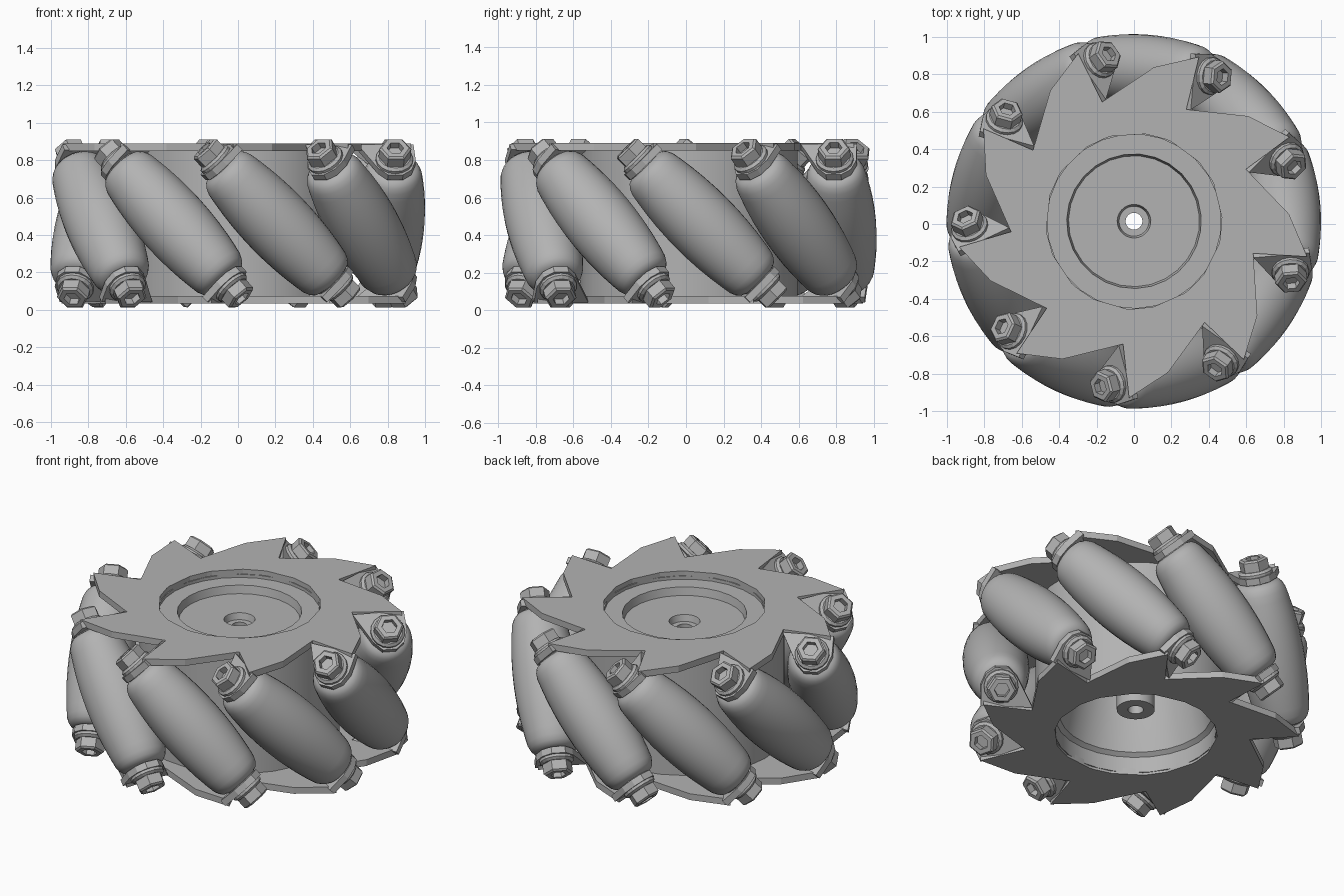
import bpy, bmesh, math
from mathutils import Matrix, Vector

if "Cube" in bpy.data.objects:
    bpy.data.objects.remove(bpy.data.objects["Cube"], do_unlink=True)

COUNT = 9
STEP = 2 * math.pi / COUNT
MID_Z = 0.4625          # half height of the wheel
AXIS_R = 0.81           # distance of roller axes from the hub
SLOPE = math.sqrt(0.5)  # rollers and tabs lean 45 degrees
PLACE = Matrix.Translation((0, 0.015, 0)) @ Matrix.Rotation(math.radians(4.9), 4, 'Z')
FLIP = (Matrix.Translation((0, 0, MID_Z)) @ Matrix.Rotation(math.pi, 4, 'X')
        @ Matrix.Translation((0, 0, -MID_Z)))
AXIS = Matrix.Translation((AXIS_R, 0, MID_Z)) @ Matrix.Rotation(math.pi / 4, 4, 'X')

grey = bpy.data.materials.new("plain grey")
grey.use_nodes = True
grey.diffuse_color = (0.45, 0.45, 0.45, 1)
grey.node_tree.nodes["Principled BSDF"].inputs["Base Color"].default_value = (0.45, 0.45, 0.45, 1)


def finish(bm, name, smooth=False):
    bmesh.ops.remove_doubles(bm, verts=bm.verts, dist=1e-5)
    bmesh.ops.recalc_face_normals(bm, faces=bm.faces)
    mesh = bpy.data.meshes.new(name)
    bm.to_mesh(mesh)
    bm.free()
    mesh.materials.append(grey)
    if smooth:
        mesh.shade_smooth()
        mesh.set_sharp_from_angle(angle=math.radians(35))
    return mesh


def place(mesh, name, matrix):
    obj = bpy.data.objects.new(name, mesh)
    bpy.context.collection.objects.link(obj)
    obj.matrix_world = PLACE @ matrix


def lathe(name, profile, sides, smooth=False, closed=False):
    """Spin a (radius, height) profile around z."""
    bm = bmesh.new()
    verts = [bm.verts.new((r, 0, z)) for r, z in profile]
    edges = [bm.edges.new(pair) for pair in zip(verts, verts[1:])]
    if closed:
        edges.append(bm.edges.new((verts[-1], verts[0])))
    bmesh.ops.spin(bm, geom=verts + edges, cent=(0, 0, 0), axis=(0, 0, 1),
                   angle=2 * math.pi, steps=sides, use_merge=True)
    return finish(bm, name, smooth)


def thicken(bm, faces, offset):
    geom = bmesh.ops.extrude_face_region(bm, geom=faces, use_keep_orig=True)["geom"]
    bmesh.ops.translate(bm, vec=offset,
                        verts=[v for v in geom if isinstance(v, bmesh.types.BMVert)])


# Saw-toothed side plate with a round opening
def side_plate():
    bm = bmesh.new()
    outer, inner = [], []
    for i in range(COUNT):
        for radius, degrees in ((0.66, -20), (0.83, -42.3), (0.945, -56.5)):
            a = math.radians(degrees) - i * STEP
            for ring, r in ((outer, radius), (inner, 0.47)):
                ring.append(bm.verts.new((r * math.cos(a), r * math.sin(a), 0.85)))
    n = len(outer)
    faces = [bm.faces.new((outer[i], outer[(i + 1) % n], inner[(i + 1) % n], inner[i]))
             for i in range(n)]
    thicken(bm, faces, (0, 0, 0.04))
    return finish(bm, "side_plate")


# Bent tab that carries one end of a roller
def tab():
    bm = bmesh.new()
    outline = ((0.62, 0), (0.92, 0), (0.925, 0.12), (0.9, 0.19), (0.85, 0.23),
               (0.77, 0.23), (0.72, 0.18))
    normal = Vector((0, -SLOPE, SLOPE))
    verts = [bm.verts.new(Vector((u, -0.235 - w * SLOPE, 0.87 - w * SLOPE)) - normal * 0.02)
             for u, w in outline]
    thicken(bm, [bm.faces.new(verts)], normal * 0.04)
    return finish(bm, "tab")


# Barrel roller whose outer side follows the wheel rim
half = [(math.sqrt(1 - (s * SLOPE) ** 2) - AXIS_R, s) for s in (0, 0.08, 0.16, 0.24, 0.32, 0.37)]
half += [(0.142, 0.4), (0.125, 0.42), (0.095, 0.432), (0, 0.432)]
roller = lathe("roller", [(r, -s) for r, s in reversed(half[1:])] + half, 32, smooth=True)

# Hex bolt with a socket, on a flanged washer
bolt = lathe("bolt", [(0, 0.53), (0.045, 0.53), (0.045, 0.57), (0.074, 0.57),
                      (0.086, 0.56), (0.086, 0.47), (0, 0.47)], 6)
washer = lathe("washer", [(0, 0.42), (0.1, 0.42), (0.1, 0.49), (0.085, 0.503), (0, 0.503)], 16)

plate, bent_tab = side_plate(), tab()
for side, turn in (("top", Matrix()), ("bottom", FLIP)):
    place(plate, side + "_plate", turn)
for i in range(COUNT):
    spin = Matrix.Rotation(i * STEP, 4, 'Z')
    place(roller, f"roller_{i + 1}", spin @ AXIS)
    for side, turn in (("top", Matrix()), ("bottom", FLIP)):
        place(bent_tab, f"{side}_tab_{i + 1}", spin @ turn)
        place(bolt, f"{side}_bolt_{i + 1}", spin @ turn @ AXIS)
        place(washer, f"{side}_washer_{i + 1}", spin @ turn @ AXIS)

# Hollow drum: dished top, open bottom, hub tube hanging in the middle
drum = lathe("drum", [(0.58, 0.05), (0.58, 0.86), (0.465, 0.86), (0.465, 0.84), (0.36, 0.84),
                      (0.35, 0.79), (0.09, 0.79), (0.08, 0.75), (0.045, 0.75), (0.045, 0.2),
                      (0.11, 0.2), (0.11, 0.75), (0.36, 0.75), (0.37, 0.5), (0.44, 0.17),
                      (0.465, 0.15), (0.465, 0.05)], 27, smooth=True, closed=True)
place(drum, "drum", Matrix())
